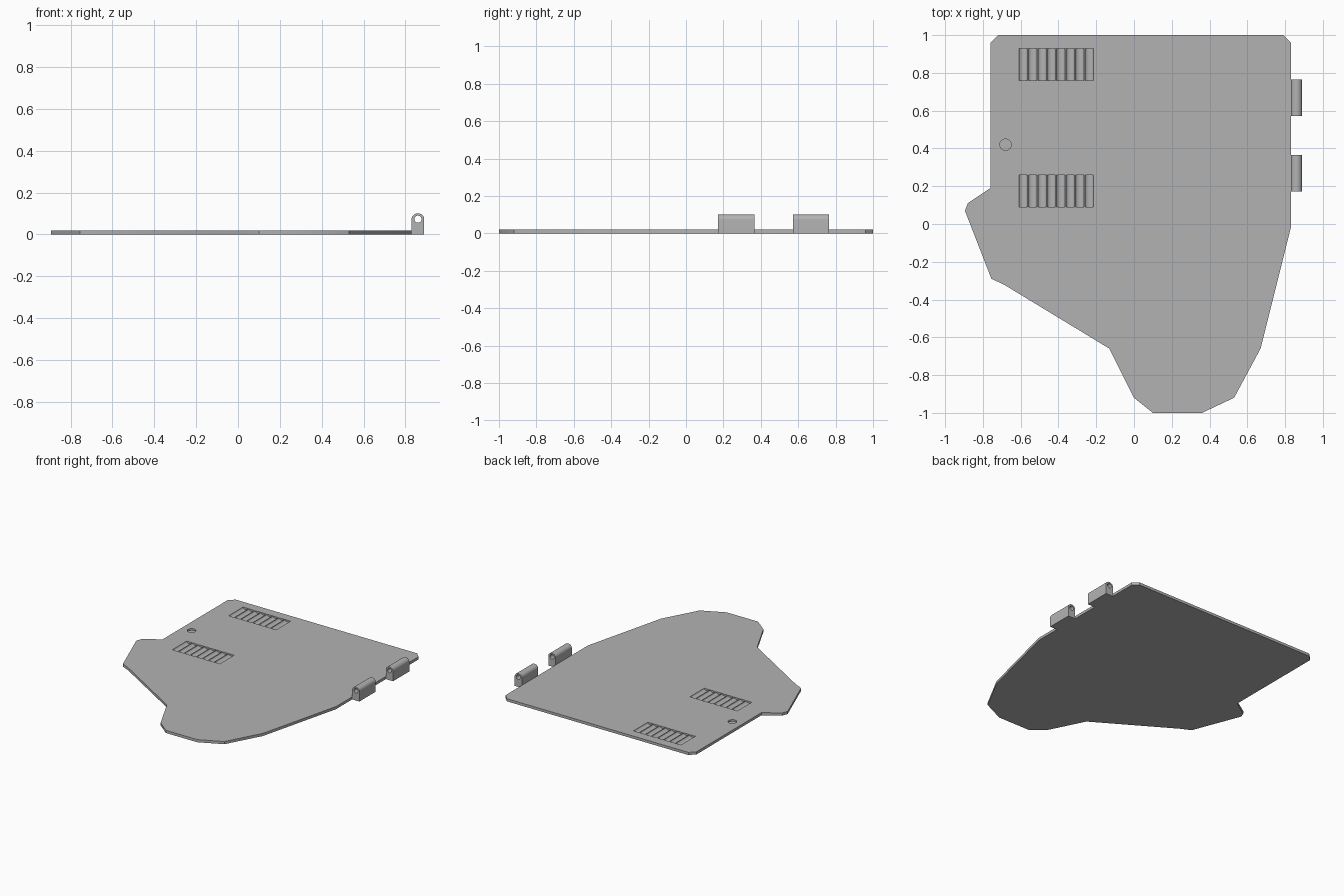
import bpy
import bmesh
from math import sin, cos, pi, radians
from mathutils import Vector

cube = bpy.data.objects.get("Cube")
if cube:
    bpy.data.objects.remove(cube, do_unlink=True)

grey = bpy.data.materials.new("plain grey")
grey.use_nodes = True
COLOUR = (0.45, 0.45, 0.45, 1)
grey.diffuse_color = COLOUR
grey.node_tree.nodes["Principled BSDF"].inputs["Base Color"].default_value = COLOUR


def prism(name, points, depth):
    """Extrude a closed 3D outline along a vector."""
    bm = bmesh.new()
    face = bm.faces.new([bm.verts.new(p) for p in points])
    ext = bmesh.ops.extrude_face_region(bm, geom=[face])
    moved = [v for v in ext["geom"] if isinstance(v, bmesh.types.BMVert)]
    bmesh.ops.translate(bm, verts=moved, vec=Vector(depth))
    bmesh.ops.recalc_face_normals(bm, faces=bm.faces)
    mesh = bpy.data.meshes.new(name)
    bm.to_mesh(mesh)
    bm.free()
    mesh.materials.append(grey)
    obj = bpy.data.objects.new(name, mesh)
    bpy.context.collection.objects.link(obj)
    return obj


def arc(cx, cz, rx, rz, y, start, end, steps):
    """Points of an elliptical arc in the xz plane."""
    angles = [start + (end - start) * i / steps for i in range(steps + 1)]
    return [(cx + rx * cos(a), y, cz + rz * sin(a)) for a in angles]


def cut(target, cutters):
    """Subtract every cutter, bake the result and delete the cutters."""
    for c in cutters:
        mod = target.modifiers.new("cut", "BOOLEAN")
        mod.object = c
        mod.solver = "EXACT"
    graph = bpy.context.evaluated_depsgraph_get()
    mesh = bpy.data.meshes.new_from_object(target.evaluated_get(graph))
    target.modifiers.clear()
    target.data = mesh
    for c in cutters:
        bpy.data.objects.remove(c, do_unlink=True)


def smooth(obj):
    bpy.ops.object.select_all(action="DESELECT")
    obj.select_set(True)
    bpy.context.view_layer.objects.active = obj
    bpy.ops.object.shade_smooth_by_angle(angle=radians(35))


THICK = 0.02

# Flat door panel
outline = [(0.79, 1), (-0.72, 1), (-0.76, 0.96), (-0.76, 0.19), (-0.88, 0.11),
           (-0.895, 0.07), (-0.755, -0.29), (-0.69, -0.32), (-0.13, -0.66),
           (0, -0.92), (0.1, -1), (0.36, -1), (0.53, -0.92), (0.67, -0.66),
           (0.83, -0.02), (0.83, 0.96)]
panel = prism("door_panel", [(x, y, 0) for x, y in outline], (0, 0, THICK))

# Two rows of rounded vent grooves and one shallow round recess
cutters = []
for y in (0.09, 0.76):
    for i in range(8):
        x = -0.587 + i * 0.05
        bowl = arc(x, THICK, 0.0225, 0.014, y, pi, 2 * pi, 12)
        lid = [(x + 0.0225, y, 0.05), (x - 0.0225, y, 0.05)]
        cutters.append(prism("groove_cutter", bowl + lid, (0, 0.17, 0)))
ring = [(-0.68 + 0.03 * cos(i * pi / 16), 0.42 + 0.03 * sin(i * pi / 16), 0.008)
        for i in range(32)]
cutters.append(prism("recess_cutter", ring, (0, 0, 0.05)))
cut(panel, cutters)
smooth(panel)

# Hinge knuckles with pin holes
for name, y, length in (("front", 0.172, 0.193), ("rear", 0.572, 0.193)):
    profile = arc(0.86, 0.073, 0.03, 0.028, y, 0, pi, 20)
    profile += [(0.83, y, 0), (0.89, y, 0)]
    knuckle = prism(name + "_hinge_knuckle", profile, (0, length, 0))
    pin = arc(0.86, 0.073, 0.017, 0.017, y - 0.1, 0, 2 * pi, 24)[:-1]
    cut(knuckle, [prism("pin_cutter", pin, (0, length + 0.2, 0))])
    smooth(knuckle)
